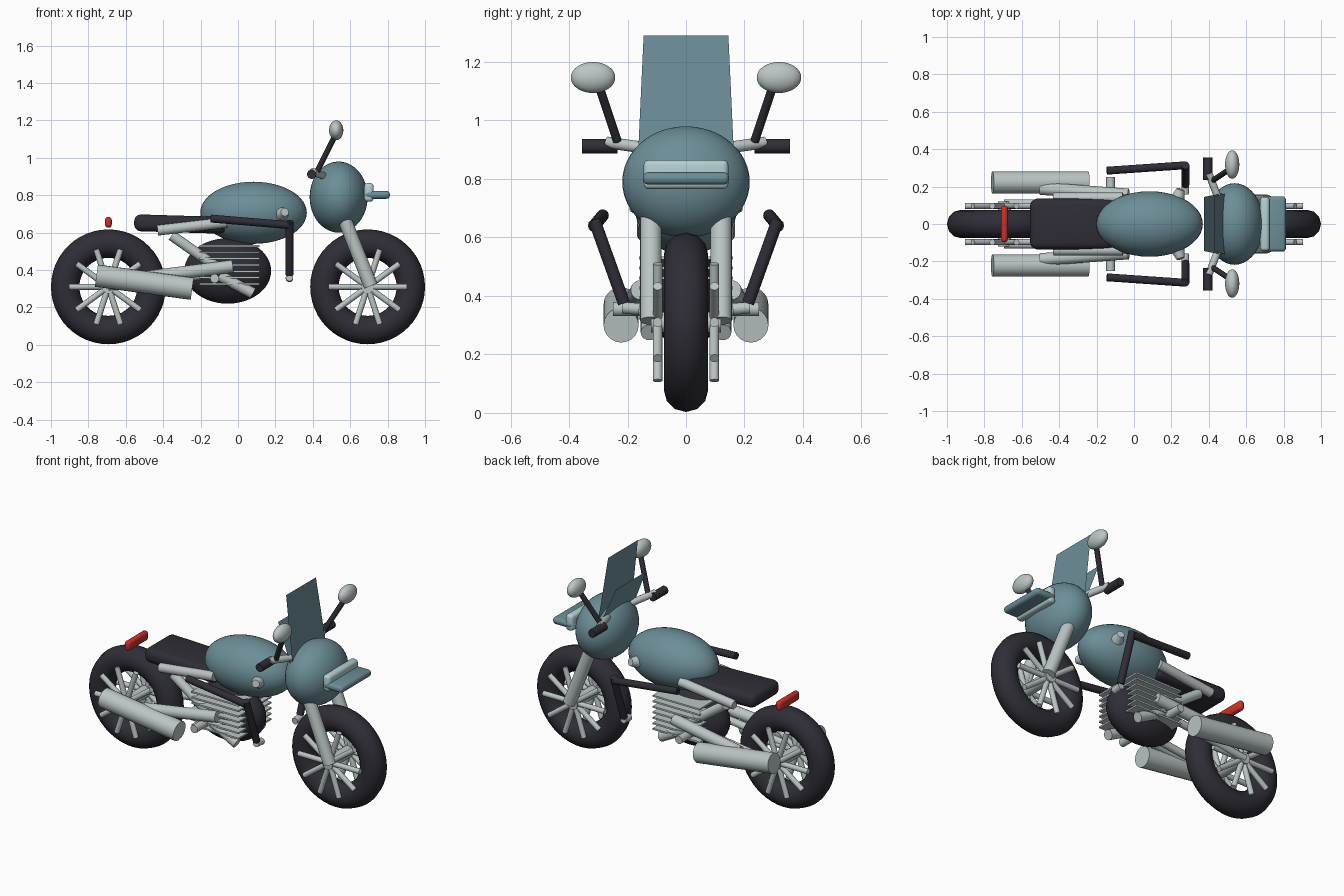
import bpy, bmesh, math
from mathutils import Vector, Matrix

cube = bpy.data.objects.get("Cube")
if cube:
    bpy.data.objects.remove(cube, do_unlink=True)


def material(name, rgb):
    m = bpy.data.materials.new(name)
    m.use_nodes = True
    m.diffuse_color = (*rgb, 1)
    m.node_tree.nodes["Principled BSDF"].inputs["Base Color"].default_value = (*rgb, 1)
    return m


blue = material("slate blue paint", (0.15, 0.27, 0.31))
dark = material("dark rubber", (0.028, 0.027, 0.038))
silver = material("silver metal", (0.5, 0.56, 0.56))
pale = material("pale lamp glass", (0.45, 0.63, 0.65))
red = material("red lamp", (0.62, 0.03, 0.025))


def make(name, bm, mat, smooth=True):
    mesh = bpy.data.meshes.new(name)
    bmesh.ops.recalc_face_normals(bm, faces=bm.faces)
    bm.to_mesh(mesh)
    bm.free()
    mesh.materials.append(mat)
    ob = bpy.data.objects.new(name, mesh)
    bpy.context.collection.objects.link(ob)
    if smooth:
        bpy.ops.object.select_all(action="DESELECT")
        ob.select_set(True)
        bpy.context.view_layer.objects.active = ob
        bpy.ops.object.shade_smooth_by_angle(angle=math.radians(40))
    return ob


def rod_into(bm, a, b, r, r2=None):
    a, b = Vector(a), Vector(b)
    turn = (b - a).to_track_quat("Z", "Y").to_matrix().to_4x4()
    bmesh.ops.create_cone(bm, cap_ends=True, segments=20, radius1=r,
                          radius2=r if r2 is None else r2, depth=(b - a).length,
                          matrix=Matrix.Translation((a + b) / 2) @ turn)


def rod(name, a, b, r, mat, r2=None):
    bm = bmesh.new()
    rod_into(bm, a, b, r, r2)
    return make(name, bm, mat)


def ellipsoid(name, center, radii, mat):
    bm = bmesh.new()
    bmesh.ops.create_uvsphere(bm, u_segments=40, v_segments=24, radius=1,
                              matrix=Matrix.LocRotScale(center, None, radii))
    return make(name, bm, mat)


def box(name, center, size, mat, bevel=0.0):
    bm = bmesh.new()
    bmesh.ops.create_cube(bm, size=1, matrix=Matrix.LocRotScale(center, None, size))
    if bevel:
        bmesh.ops.bevel(bm, geom=bm.edges[:], offset=bevel, segments=3,
                        profile=0.5, affect="EDGES")
    return make(name, bm, mat)


def pair(name, a, b, r, mat, r2=None):
    # the same rod on both sides
    for side, s in (("left", 1), ("right", -1)):
        rod(f"{name}_{side}", (a[0], s * a[1], a[2]), (b[0], s * b[1], b[2]), r, mat, r2)


def tyre(name, x):
    bm = bmesh.new()
    major, minor, sides = 0.231, 0.076, 12
    ring = []
    for i in range(sides):
        t = 2 * math.pi * i / sides
        ring.append(bm.verts.new((major + minor * math.cos(t), minor * math.sin(t), 0)))
    edges = [bm.edges.new((ring[i], ring[i - 1])) for i in range(sides)]
    bmesh.ops.spin(bm, geom=ring + edges, cent=(0, 0, 0), axis=(0, 1, 0),
                   angle=2 * math.pi, steps=48, use_merge=True)
    bmesh.ops.remove_doubles(bm, verts=bm.verts[:], dist=0.0005)
    bmesh.ops.translate(bm, verts=bm.verts[:], vec=(x, 0, 0.31))
    make(name, bm, dark)


# wheels with a spoke set on each side
for end, x in (("rear", -0.693), ("front", 0.693)):
    tyre(end + "_tyre", x)
    bm = bmesh.new()
    for y in (-0.097, 0.097):
        for i in range(10):
            t = 2 * math.pi * i / 10
            rod_into(bm, (x, y, 0.31), (x + 0.21 * math.cos(t), y, 0.31 + 0.21 * math.sin(t)), 0.016)
    make(end + "_spokes", bm, silver)
    rod(end + "_axle", (x, -0.12, 0.31), (x, 0.12, 0.31), 0.035, silver)

# painted bodies
ellipsoid("fuel_tank", (0.083, 0, 0.706), (0.285, 0.175, 0.166), blue)
ellipsoid("headlight_shell", (0.538, 0, 0.79), (0.155, 0.218, 0.19), blue)
pair("tank_knob", (0.235, 0.14, 0.7), (0.25, 0.185, 0.71), 0.036, silver, 0.022)


# seat, narrower and thinner to the rear
seat = box("seat", (-0.31, 0, 0.652), (0.49, 0.27, 0.09), dark, 0.035)
for v in seat.data.vertices:
    v.co.z -= 0.05 * max(0, v.co.x + 0.35)

# engine block and cooling fins
ellipsoid("engine_block", (-0.055, 0, 0.395), (0.232, 0.125, 0.175), dark)
for i in range(7):
    box(f"cooling_fin_{i}", (-0.045, 0, 0.325 + i * 0.034), (0.32, 0.32, 0.01), silver)

# exhausts, frame and pegs
pair("muffler", (-0.245, 0.222, 0.3), (-0.757, 0.222, 0.37), 0.06, silver)
pair("exhaust_pipe", (-0.5, 0.19, 0.36), (-0.03, 0.155, 0.42), 0.034, silver)
pair("seat_rail", (-0.43, 0.14, 0.612), (-0.06, 0.14, 0.655), 0.028, silver)
pair("frame_strut", (-0.355, 0.125, 0.585), (-0.12, 0.125, 0.42), 0.028, silver)
pair("lower_strut", (-0.1, 0.125, 0.37), (0.08, 0.125, 0.275), 0.03, silver)
pair("foot_peg", (-0.125, 0.08, 0.355), (-0.125, 0.25, 0.355), 0.024, silver)
pair("swing_arm", (-0.693, 0.11, 0.31), (-0.2, 0.11, 0.37), 0.022, silver)

# crash bars
pair("crash_bar_top", (-0.145, 0.285, 0.675), (0.275, 0.314, 0.64), 0.021, dark)
pair("crash_bar_leg", (0.275, 0.314, 0.66), (0.275, 0.212, 0.375), 0.021, dark)
pair("crash_bar_foot", (0.275, 0.16, 0.355), (0.275, 0.218, 0.36), 0.02, silver)

# fork, handlebar and mirrors
pair("fork", (0.55, 0.12, 0.72), (0.71, 0.12, 0.315), 0.037, silver)
pair("handlebar", (0.48, 0.06, 0.895), (0.4, 0.27, 0.925), 0.02, silver)
pair("grip", (0.394, 0.235, 0.912), (0.394, 0.355, 0.912), 0.025, dark)
pair("mirror_stem", (0.425, 0.235, 0.93), (0.515, 0.295, 1.11), 0.015, dark)
for side, s in (("left", 1), ("right", -1)):
    ellipsoid("mirror_" + side, (0.525, s * 0.318, 1.147), (0.038, 0.076, 0.053), silver)

# headlamp, visor and tail lamp
box("headlamp", (0.7, 0, 0.815), (0.05, 0.29, 0.1), pale, 0.018)
box("headlamp_visor", (0.745, 0, 0.802), (0.135, 0.295, 0.042), blue, 0.018)
tail = box("tail_lamp", (-0.693, 0, 0.655), (0.036, 0.195, 0.058), red, 0.016)


# thin leaning wind screens
def screen(name, low, high):
    bm = bmesh.new()
    corners = [(low[0], -0.165, low[1]), (low[0], 0.165, low[1]),
               (high[0], 0.145, high[1]), (high[0], -0.145, high[1])]
    bm.faces.new([bm.verts.new(c) for c in corners])
    make(name, bm, blue, False)


screen("tall_wind_screen", (0.49, 0.86), (0.43, 1.29))
screen("short_wind_screen", (0.48, 0.86), (0.375, 1.11))
